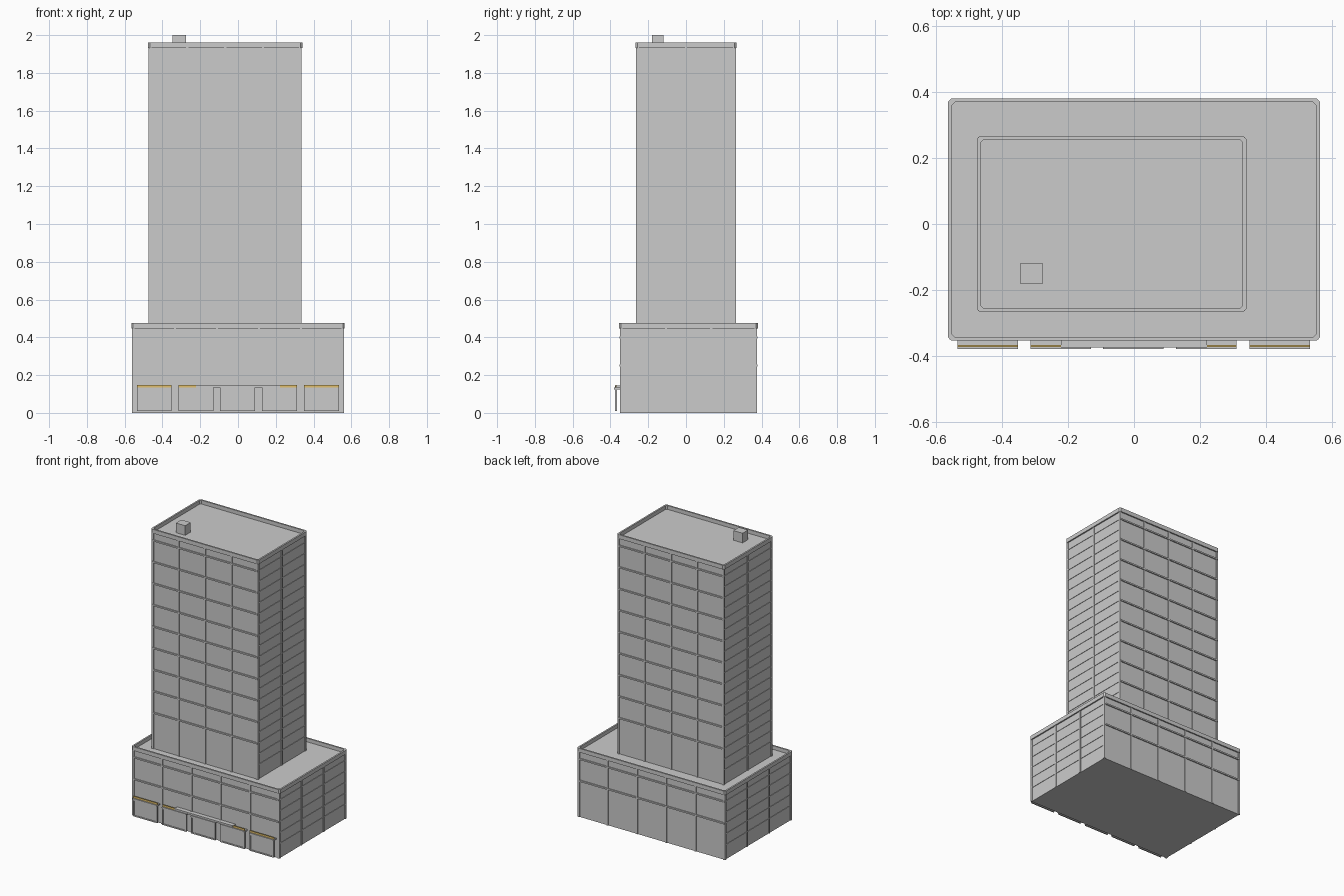
import bpy, bmesh

if "Cube" in bpy.data.objects:
    bpy.data.objects.remove(bpy.data.objects["Cube"])

gold = bpy.data.materials.new("gold_sign")
gold.diffuse_color = (0.75, 0.52, 0.15, 1)
gold.use_nodes = True
gold.node_tree.nodes["Principled BSDF"].inputs["Base Color"].default_value = gold.diffuse_color


def boxes(name, items, mat=None):
    """One object out of boxes given as (x0, x1, y0, y1, z0, z1)."""
    bm = bmesh.new()
    for x0, x1, y0, y1, z0, z1 in items:
        vs = bmesh.ops.create_cube(bm, size=1)["verts"]
        for v in vs:
            v.co = (x1 if v.co.x > 0 else x0,
                    y1 if v.co.y > 0 else y0,
                    z1 if v.co.z > 0 else z0)
    me = bpy.data.meshes.new(name)
    bm.to_mesh(me)
    bm.free()
    ob = bpy.data.objects.new(name, me)
    bpy.context.collection.objects.link(ob)
    if mat:
        me.materials.append(mat)
    return ob


def parapet(name, x0, x1, y0, y1, z0, z1, t=0.011, c=0.01):
    """Rim with clipped corners."""
    def loop(d):
        a, b, e, f = x0 + d, x1 - d, y0 + d, y1 - d
        return [(a + c, e), (b - c, e), (b, e + c), (b, f - c),
                (b - c, f), (a + c, f), (a, f - c), (a, e + c)]
    bm = bmesh.new()
    rings = [[bm.verts.new((x, y, z)) for x, y in loop(d)]
             for d, z in ((0, z0), (0, z1), (t, z1), (t, z0))]
    for k in range(4):
        r, s = rings[k], rings[(k + 1) % 4]
        for i in range(8):
            j = (i + 1) % 8
            bm.faces.new((r[i], r[j], s[j], s[i]))
    bmesh.ops.recalc_face_normals(bm, faces=bm.faces)
    me = bpy.data.meshes.new(name)
    bm.to_mesh(me)
    bm.free()
    bpy.context.collection.objects.link(bpy.data.objects.new(name, me))


def block(name, x0, x1, y0, y1, z0, z1, roof, nx, ny, bands, side_bands):
    """Walls, corner posts, mullions, floor bands and parapet of one volume."""
    i = 0.009                                # wall inset from the rim
    a, b, e, f = x0 + i, x1 - i, y0 + i, y1 - i
    boxes(name + "_walls", [(a, b, e, f, z0, roof)])
    p, w = 0.005, 0.006                      # projection, half width
    boxes(name + "_corner_posts",
          [(x - 0.007, x + 0.007, y - 0.007, y + 0.007, z0, roof)
           for x in (a + 0.002, b - 0.002) for y in (e + 0.002, f - 0.002)])
    mull = []
    for k in range(1, nx):
        x = a + (b - a) * k / nx
        mull.append((x - w, x + w, e - p, f + p, z0, roof))
    for k in range(1, ny):
        y = e + (f - e) * k / ny
        mull.append((a - p, b + p, y - w, y + w, z0, roof))
    boxes(name + "_mullions", mull)
    boxes(name + "_floor_bands",
          [(a, b, e - 0.007, f + 0.007, z - 0.005, z + 0.005) for z in bands])
    boxes(name + "_side_ledges",
          [(a - 0.003, b + 0.003, e, f, z - 0.003, z + 0.003) for z in side_bands])
    parapet(name + "_parapet", x0, x1, y0, y1, roof - 0.002, z1)


# Podium and tower
block("podium", -0.565, 0.565, -0.354, 0.381, 0, 0.475, 0.45, 5, 3,
      [0.25, 0.40], [0.10 + 0.075 * k for k in range(5)])
block("tower", -0.477, 0.341, -0.268, 0.268, 0.44, 1.96, 1.934, 4, 2,
      [0.697 + 0.148 * k for k in range(9)],
      [0.549 + 0.074 * k for k in range(19)])

# Roof plant box
boxes("roof_unit", [(-0.346, -0.276, -0.18, -0.12, 1.93, 2.0)])

# Shopfronts: framed panes under small awnings
bays = [(c - 0.092, c + 0.092) for c in (-0.444, -0.222, -0.002, 0.220, 0.442)]
panes, frames, awnings = [], [], []
for x0, x1 in bays:
    panes.append((x0 + 0.006, x1 - 0.006, -0.372, -0.368, 0.016, 0.125))
    for x in (x0, x1 - 0.008):
        frames.append((x, x + 0.008, -0.376, -0.366, 0.01, 0.125))
    frames.append((x0, x1, -0.376, -0.366, 0.01, 0.018))
    frames.append((x0, x1, -0.376, -0.366, 0.117, 0.125))
    awnings.append((x0, x1, -0.380, -0.344, 0.125, 0.134))
boxes("shop_windows", panes)
boxes("shop_frames", frames)
boxes("shop_awnings", awnings)

# Entrance canopy and gold signs
boxes("entrance_canopy", [(-0.222, 0.222, -0.375, -0.344, 0.134, 0.146)])
boxes("gold_signs", [(x0, x1, -0.373, -0.367, 0.132, 0.147) for x0, x1 in
                     ((-0.536, -0.352), (-0.314, -0.222),
                      (0.222, 0.312), (0.350, 0.534))], gold)
